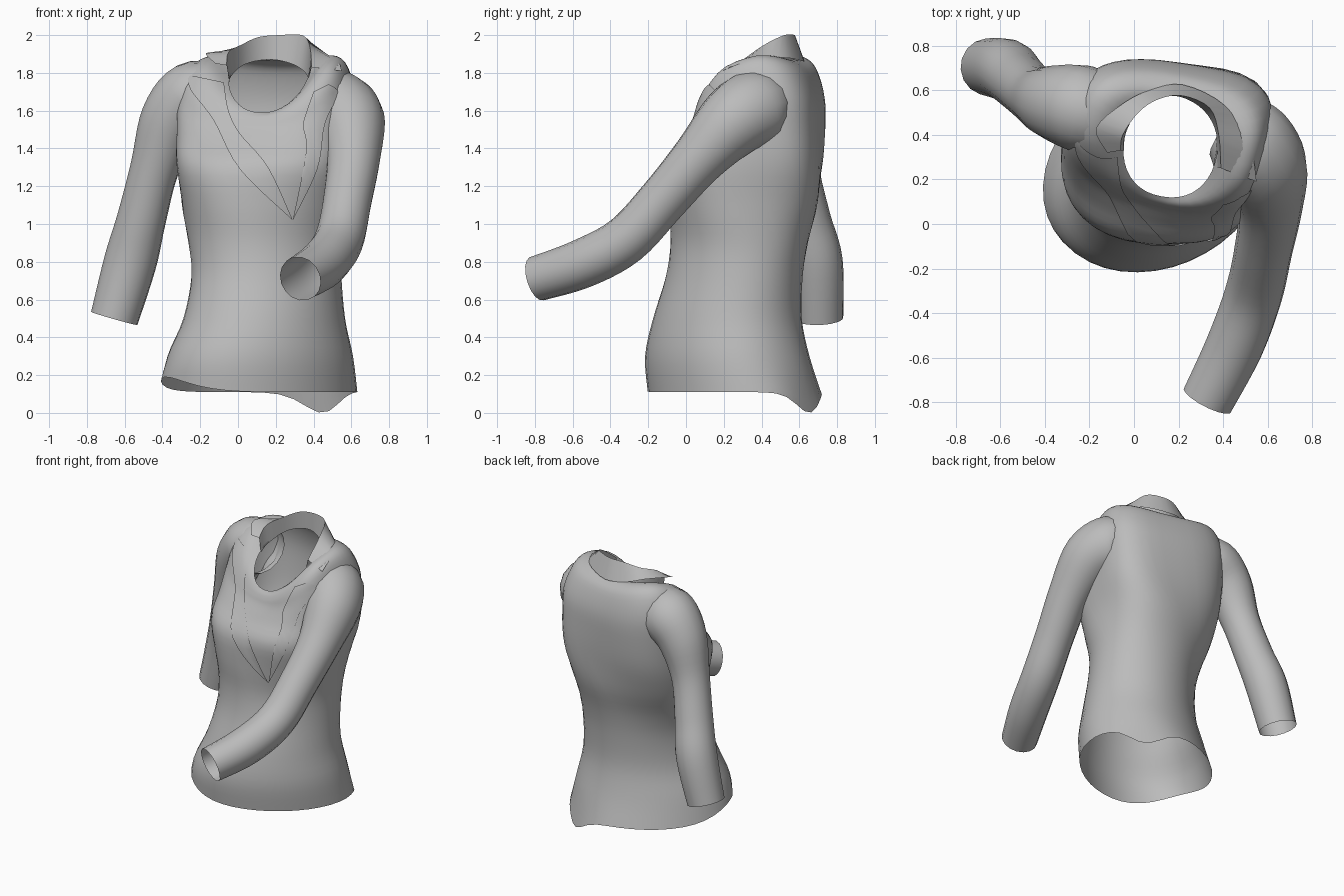
import bpy, math
from mathutils import Vector
from mathutils.bvhtree import BVHTree

cube = bpy.data.objects.get("Cube")
if cube:
    bpy.data.objects.remove(cube)

cloth = bpy.data.materials.new("grey cloth")
cloth.use_nodes = True
GREY = (0.5, 0.5, 0.5, 1)
cloth.diffuse_color = GREY
cloth.node_tree.nodes["Principled BSDF"].inputs["Base Color"].default_value = GREY


def smooth_path(keys, steps):
    """Catmull-Rom samples through number tuples of any length."""
    out = []
    for i in range(len(keys) - 1):
        p0, p1 = keys[max(i - 1, 0)], keys[i]
        p2, p3 = keys[i + 1], keys[min(i + 2, len(keys) - 1)]
        for s in range(steps):
            t = s / steps
            out.append([b + (c - a) * t / 2 + (a - 2.5 * b + 2 * c - d / 2) * t * t
                        + (1.5 * (b - c) + (d - a) / 2) * t ** 3
                        for a, b, c, d in zip(p0, p1, p2, p3)])
    return out + [list(keys[-1])]


def loft(name, rows, closed=True):
    """Skin a list of equally long point rows."""
    n = len(rows[0])
    verts = [p for row in rows for p in row]
    faces = [(r * n + i, r * n + (i + 1) % n, (r + 1) * n + (i + 1) % n, (r + 1) * n + i)
             for r in range(len(rows) - 1) for i in range(n if closed else n - 1)]
    mesh = bpy.data.meshes.new(name)
    mesh.from_pydata(verts, [], faces)
    mesh.materials.append(cloth)
    obj = bpy.data.objects.new(name, mesh)
    bpy.context.collection.objects.link(obj)
    bpy.ops.object.select_all(action='DESELECT')
    obj.select_set(True)
    bpy.context.view_layer.objects.active = obj
    bpy.ops.object.shade_smooth_by_angle(angle=math.radians(50))
    return obj


def bump(angle, centre, width):
    d = (angle - centre + 180) % 360 - 180
    return math.exp(-(d / width) ** 2)


# Torso: height, centre x, centre y, half width, half depth, turn,
# roundness, back lift, side lift, swell of the left back
torso_keys = [
    (.11, .115, .26, .555, .425, 31, 1, 0, 0, -.05),
    (.30, .12, .22, .52, .405, 30, 1, 0, 0, -.04),
    (.50, .14, .22, .45, .37, 32, 1, 0, 0, -.02),
    (.72, .15, .255, .41, .348, 28, 1, 0, 0, .01),
    (.90, .14, .28, .405, .351, 20, .95, 0, 0, .06),
    (1.10, .13, .30, .425, .385, 6, .85, 0, 0, .1),
    (1.30, .13, .315, .45, .395, -6, .75, 0, 0, .13),
    (1.46, .135, .36, .455, .355, -12, .75, .04, .02, .16),
    (1.58, .14, .385, .455, .32, -15, .78, .08, .10, .18),
    (1.67, .145, .375, .41, .29, -16, .8, .13, .16, .13),
    (1.71, .155, .36, .32, .26, -15, .85, .14, .15, .05),
    (1.73, .165, .35, .21, .23, -10, .9, .14, .05, 0),
]


def torso_ring(key, sides=40):
    z, cx, cy, a, b, turn, power, back, side, swell = key
    hem = max(0, 1 - (z - .11) / .15)
    ring = []
    for i in range(sides):
        deg = 360 * i / sides
        c, s = math.cos(math.radians(deg)), math.sin(math.radians(deg))
        grow = 1 + swell * bump(deg + turn, 42, 32)
        u = math.copysign(abs(c) ** power, c) * a * grow
        v = math.copysign(abs(s) ** power, s) * b * grow
        t = math.radians(turn)
        drop = hem * (.08 * bump(deg + turn, 205, 35) - .11 * bump(deg + turn, 55, 20))
        ring.append((cx + u * math.cos(t) - v * math.sin(t),
                     cy + u * math.sin(t) + v * math.cos(t),
                     z + back * s + side * c * c + drop))
    return ring


torso = loft("jacket_body", [torso_ring(k) for k in smooth_path(torso_keys, 4)])
surface = BVHTree.FromPolygons([v.co for v in torso.data.vertices],
                               [p.vertices for p in torso.data.polygons])


# Sleeves: open tubes along x, y, z, radius
def sleeve(name, keys, sides=16):
    path = smooth_path(keys, 5)
    points = [Vector(p[:3]) for p in path]
    normal = Vector((0, 1, 0))
    rows = []
    for i, p in enumerate(points):
        along = (points[min(i + 1, len(points) - 1)] - points[max(i - 1, 0)]).normalized()
        normal = (normal - along * normal.dot(along)).normalized()
        other = along.cross(normal)
        rows.append([p + (normal * math.cos(w) + other * math.sin(w)) * path[i][3]
                     for w in (math.tau * k / sides for k in range(sides))])
    return loft(name, rows)


sleeve("right_sleeve", [
    (-.13, .48, 1.67, .17), (-.24, .52, 1.665, .195), (-.355, .545, 1.54, .168),
    (-.44, .575, 1.30, .13), (-.51, .635, 1.03, .13), (-.57, .69, .80, .14),
    (-.655, .705, .50, .128)])
sleeve("left_sleeve", [
    (.44, .43, 1.60, .16), (.51, .37, 1.61, .205), (.59, .25, 1.54, .19),
    (.61, .07, 1.35, .145), (.58, -.12, 1.13, .13), (.535, -.32, .915, .13),
    (.45, -.55, .79, .13), (.33, -.79, .71, .12)])


# Lapels: strips between two front outlines, laid on the body
def lapel(name, inner, outer):
    rows = []
    for a, b in zip(smooth_path(inner, 5), smooth_path(outer, 5)):
        row = []
        for k in range(7):
            x, z = (Vector(a).lerp(Vector(b), k / 6))
            hit = surface.ray_cast(Vector((x, -2, z)), Vector((0, 1, 0)))[0]
            row.append((hit.x, hit.y - .012, hit.z))
        rows.append(row)
    return loft(name, rows, closed=False)


lapel("right_lapel", [(-.075, 1.75), (-.05, 1.6), (.01, 1.48), (.16, 1.3), (.29, 1.02)],
      [(-.265, 1.79), (-.25, 1.71), (-.13, 1.55), (.01, 1.29), (.29, 1.02)])
lapel("left_lapel", [(.40, 1.70), (.365, 1.6), (.345, 1.52), (.36, 1.38), (.29, 1.02)],
      [(.48, 1.74), (.53, 1.69), (.46, 1.53), (.42, 1.29), (.29, 1.02)])

# Collar: neck edge, folded ridge and outer edge, from right front round to left front
ridge = [(-.06, .33, 1.84), (-.05, .40, 1.91), (.02, .50, 1.95), (.11, .56, 1.99),
         (.22, .575, 2.0), (.34, .52, 2.0), (.38, .40, 1.94), (.39, .25, 1.83)]
edge = [(-.12, .32, 1.85), (-.17, .43, 1.905), (-.05, .54, 1.90), (.07, .60, 1.87),
        (.22, .625, 1.86), (.41, .53, 1.88), (.52, .35, 1.87), (.55, .19, 1.81)]
neck = []
for x, y, z in ridge:
    w = math.atan2(y - .35, x - .165)
    neck.append((.165 + .21 * math.cos(w), .35 + .225 * math.sin(w), 1.75 + .12 * math.sin(w)))
loft("collar", [smooth_path(line, 4) for line in (neck, ridge, edge)], closed=False)
